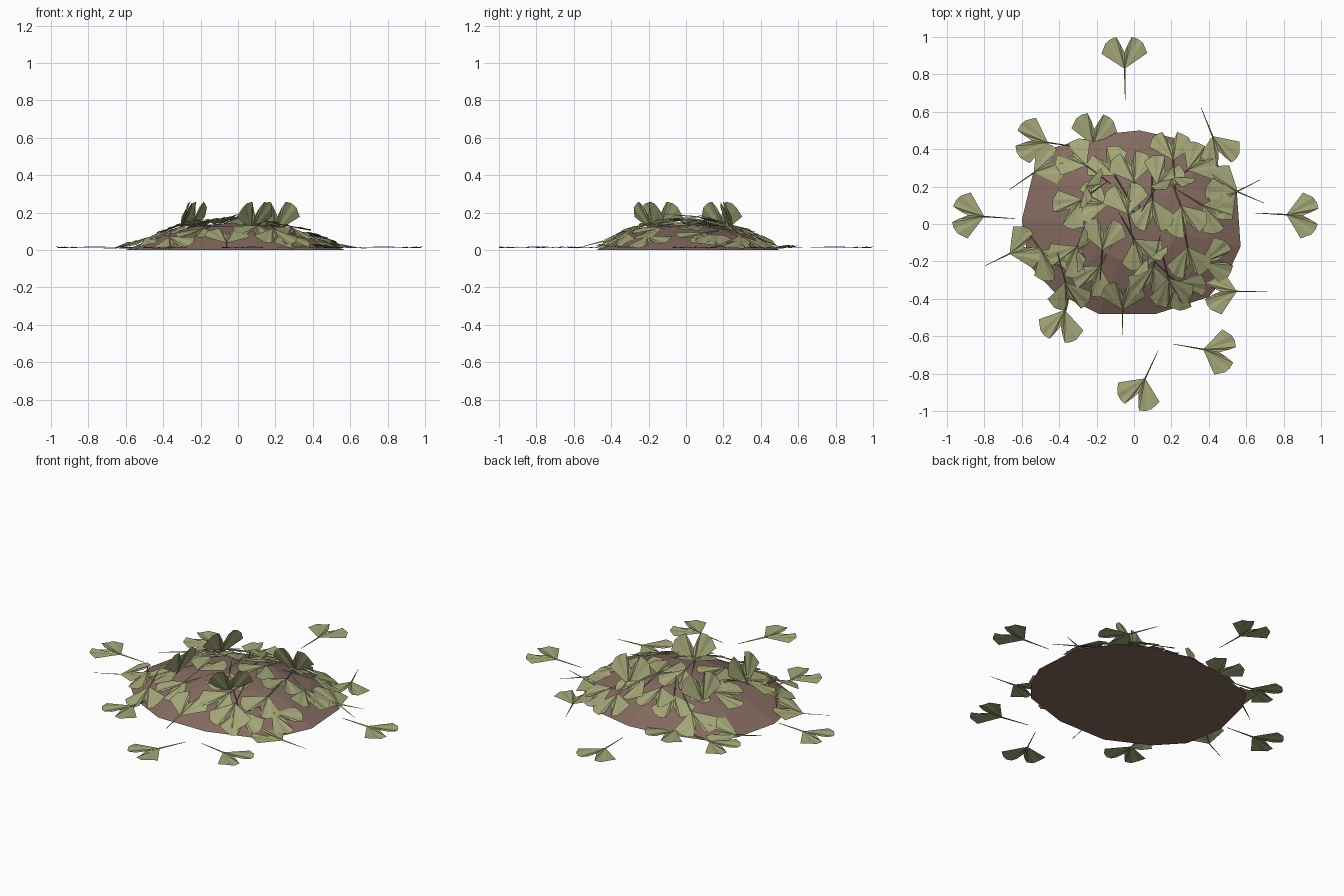
import bpy, bmesh, random
from math import radians, sin, cos
from mathutils import Matrix, Vector

random.seed(4)
if "Cube" in bpy.data.objects:
    bpy.data.objects.remove(bpy.data.objects["Cube"], do_unlink=True)


def material(name, colour):
    mat = bpy.data.materials.new(name)
    mat.use_nodes = True
    mat.diffuse_color = colour
    mat.node_tree.nodes["Principled BSDF"].inputs["Base Color"].default_value = colour
    return mat


LEAF = material("olive leaf", (0.37, 0.385, 0.19, 1))
SOIL = material("brown soil", (0.23, 0.145, 0.115, 1))


def finish(bm, name, mat):
    mesh = bpy.data.meshes.new(name)
    bm.to_mesh(mesh)
    bm.free()
    mesh.materials.append(mat)
    obj = bpy.data.objects.new(name, mesh)
    bpy.context.collection.objects.link(obj)
    return obj


def height(x, y):
    """Smooth height of the mound at a point."""
    r2 = ((x + 0.02) / 0.6) ** 2 + (y / 0.5) ** 2
    return 0.15 * max(0, 1 - r2)


def slope_normal(x, y):
    e = 0.03
    return Vector((height(x - e, y) - height(x + e, y),
                   height(x, y - e) - height(x, y + e), 2 * e)).normalized()


# Soil mound: an uneven outline repeated in shrinking rings
OUTLINE = [(0.57, -0.12), (0.55, 0.17), (0.42, 0.36), (0.26, 0.45), (0.03, 0.5),
           (-0.17, 0.48), (-0.46, 0.4), (-0.54, 0.27), (-0.6, 0.02), (-0.56, -0.22),
           (-0.43, -0.36), (-0.19, -0.48), (0.12, -0.48), (0.4, -0.39), (0.5, -0.27)]
bm = bmesh.new()
rings = []
for scale, z in ((1, 0), (0.72, 0.073), (0.4, 0.128)):
    rings.append([bm.verts.new((x * scale, y * scale, z)) for x, y in OUTLINE])
top = bm.verts.new((0, 0, 0.15))
count = len(OUTLINE)
for i in range(count):
    j = (i + 1) % count
    for low, high in zip(rings, rings[1:]):
        bm.faces.new((low[i], low[j], high[j], high[i]))
    bm.faces.new((rings[-1][i], rings[-1][j], top))
bm.faces.new(rings[0][::-1])
finish(bm, "soil_mound", SOIL)

# Half of the fan outline, from the centre notch round to the side corner
HALF_FAN = [(0.022, 0.135), (0.042, 0.17), (0.075, 0.158), (0.1, 0.137), (0.123, 0.082)]


def leaf(name, matrix, stem_drop):
    """Pleated two-lobed fan with a thin tapering stem, kept above the ground."""
    bm = bmesh.new()
    base = bm.verts.new((0, 0, 0))
    rim = [(-x, y) for x, y in reversed(HALF_FAN)] + [(0, 0.088)] + HALF_FAN
    verts = [bm.verts.new((x, y, 0.003 if k % 2 else -0.003)) for k, (x, y) in enumerate(rim)]
    for a, b in zip(verts, verts[1:]):
        bm.faces.new((base, b, a))
    ends = []
    for y, z, r in ((0.02, 0.0, 0.005), (-0.165, -stem_drop, 0.0015)):
        ends.append([bm.verts.new((r * cos(a), y, z + r * sin(a)))
                     for a in (radians(d) for d in (90, 210, 330))])
    for i in range(3):
        j = (i + 1) % 3
        bm.faces.new((ends[0][i], ends[0][j], ends[1][j], ends[1][i]))
    bm.transform(matrix)
    for v in bm.verts:
        v.co.z = max(v.co.z, 0.008)
    finish(bm, name, LEAF)


def frame(axis, normal, origin):
    side = axis.cross(normal)
    return Matrix.Translation(origin) @ Matrix((side, axis, normal)).transposed().to_4x4()


def heading(degrees):
    return Vector((cos(radians(degrees)), sin(radians(degrees)), 0))


# Loose leaves on the ground: base point and heading
GROUND = [(-0.05, 0.83, 91), (-0.8, 0.04, 176), (0.815, 0.05, -3), (0.06, -0.825, -115),
          (0.37, -0.67, -10), (-0.46, 0.435, 172), (0.42, 0.47, -68), (-0.37, -0.46, -104)]
for n, (x, y, turn) in enumerate(GROUND):
    leaf(f"ground_leaf_{n + 1}", frame(heading(turn), Vector((0, 0, 1)), (x, y, 0.015)), 0)

# Leaves lying on the mound, tilted to follow its slope
MOUND = [(-0.54, 0.28, 28), (-0.22, 0.42, 85), (0.2, 0.33, 90), (0.56, 0.18, 165),
         (0.55, 0.17, 205), (0.55, -0.36, 180), (-0.06, -0.47, 90), (-0.67, -0.16, 25),
         (-0.36, -0.3, -80), (-0.5, -0.14, -50), (0.18, -0.28, -75), (0.22, -0.3, -45),
         (-0.17, -0.14, 85), (0, -0.08, -60), (0.28, -0.12, -80), (0.36, -0.2, 5),
         (0.25, 0.1, -70), (0.1, 0.13, -90), (0, 0.22, 100), (-0.1, 0.25, 120),
         (-0.25, 0.3, 140), (-0.14, 0.1, 165), (-0.27, 0.13, 215), (0.28, 0.28, 40),
         (0.36, 0.1, -30), (0.12, 0.2, 60), (-0.18, -0.22, 240), (-0.03, 0.05, 100),
         (-0.3, -0.12, 230), (0.1, -0.22, 260)]
for n, (x, y, turn) in enumerate(MOUND):
    forward = heading(turn)
    middle = Vector((x, y, 0)) + forward * 0.09
    normal = slope_normal(middle.x, middle.y)
    normal += Vector((random.uniform(-0.08, 0.08), random.uniform(-0.08, 0.08), 0))
    normal.normalize()
    axis = (forward - normal * forward.dot(normal)).normalized()
    middle.z = height(middle.x, middle.y) + random.uniform(0.012, 0.024)
    leaf(f"mound_leaf_{n + 1}", frame(axis, normal, middle - axis * 0.09), 0.03)

# Upright leaves leaning over the direction they face
for n, (x, y, facing) in enumerate([(-0.28, -0.14, -8), (0.09, -0.2, -50),
                                    (0.21, 0.22, -80), (-0.23, 0.19, -28)]):
    face, up, lean = heading(facing), Vector((0, 0, 1)), radians(20)
    axis = up * cos(lean) + face * sin(lean)
    normal = face * cos(lean) - up * sin(lean)
    origin = Vector((x, y, 0.1)) - face * 0.03
    leaf(f"upright_leaf_{n + 1}", frame(axis, normal, origin), 0)
